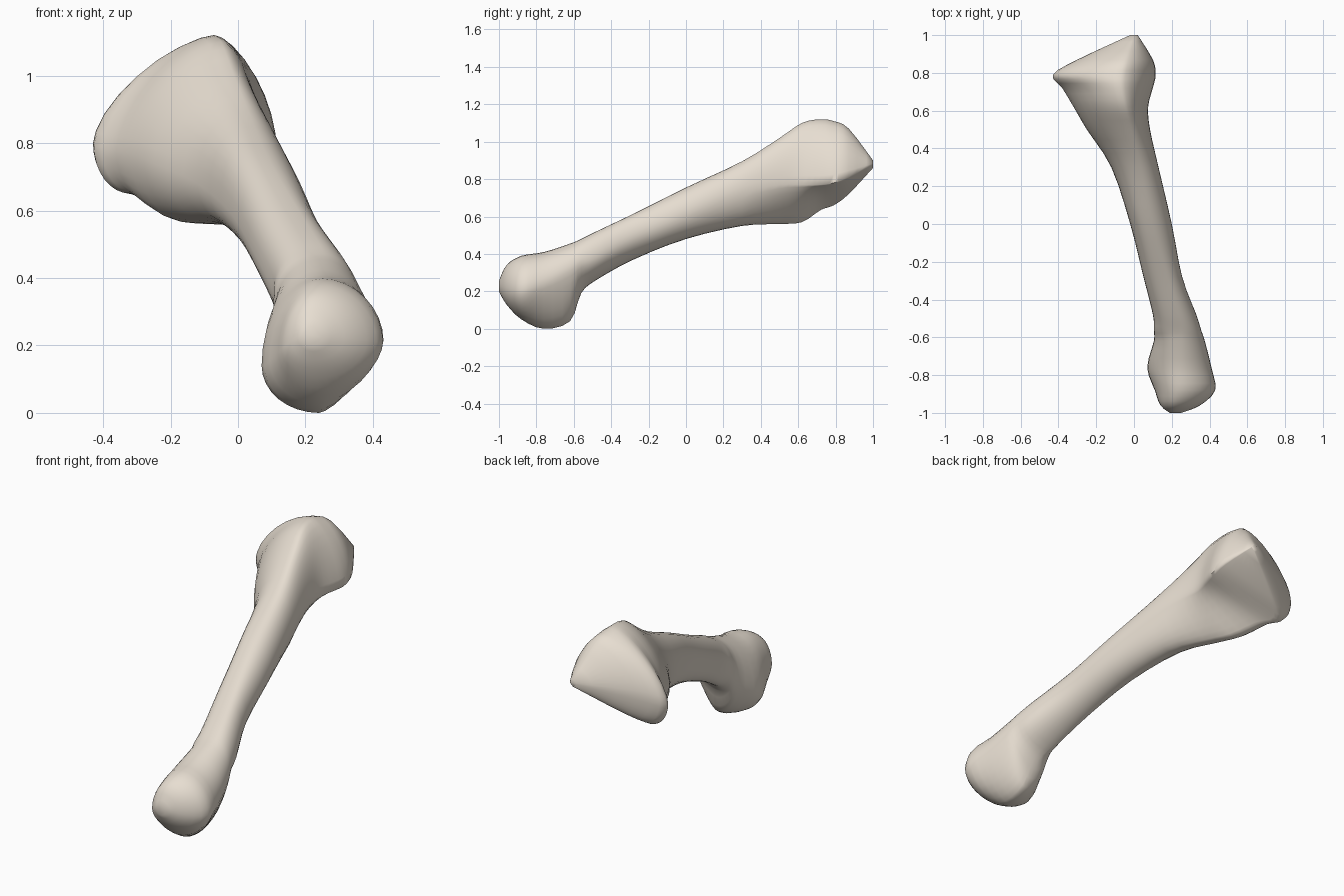
import bpy, bmesh, math

if "Cube" in bpy.data.objects:
    bpy.data.objects.remove(bpy.data.objects["Cube"])

# Cross-sections along the bone, rounded head (front) to wedge-shaped base (back):
# y, left x, left z, right x, right z, top x, top z, bottom x, bottom z
STATIONS = [
    (-1.00, .19, .23, .25, .23, .22, .255, .22, .20),
    (-0.96, .14, .20, .35, .22, .23, .34, .23, .13),
    (-0.88, .11, .17, .43, .21, .25, .39, .24, .05),
    (-0.76, .07, .14, .41, .24, .25, .41, .24, .00),
    (-0.62, .105, .26, .375, .31, .25, .455, .24, .04),
    (-0.56, .105, .32, .355, .35, .25, .48, .20, .19),
    (-0.48, .10, .37, .33, .38, .23, .52, .16, .26),
    (-0.28, .05, .47, .255, .49, .17, .615, .12, .37),
    (0.00, -.02, .59, .20, .61, .09, .755, .07, .48),
    (0.30, -.12, .68, .13, .73, .03, .895, .00, .55),
    (0.50, -.25, .74, .085, .77, -.02, 1.02, -.09, .56),
    (0.62, -.32, .77, .075, .77, -.05, 1.10, -.16, .57),
    (0.72, -.38, .78, .10, .77, -.07, 1.12, -.26, .635),
    (0.79, -.43, .80, .115, .78, -.07, 1.11, -.33, .66),
    (0.87, -.30, .84, .10, .81, -.05, 1.07, -.23, .72),
    (1.00, -.02, .88, .02, .88, .00, .90, .00, .86),
]
STEPS = 3      # rings per span
QUARTER = 8    # points per quarter of a ring


def blend(a, b, c, d, t):
    """Catmull-Rom blend of whole stations."""
    return [0.5 * (2 * q + (r - p) * t + (2 * p - 5 * q + 4 * r - s) * t * t
                   + (3 * q - p - 3 * r + s) * t ** 3)
            for p, q, r, s in zip(a, b, c, d)]


def ramp(y, start, end):
    return min(1, max(0, (y - start) / (end - start)))


def ring(station):
    """Four rounded quarters joining the right, top, left and bottom points."""
    y, xl, zl, xr, zr, xt, zt, xb, zb = station
    wedge = ramp(y, 0.3, 0.7)
    shaft = ramp(y, -0.75, -0.5) * (1 - ramp(y, 0.1, 0.4))
    head = ramp(y, -0.95, -0.8) * (1 - ramp(y, -0.62, -0.5))
    quarters = [
        (xt, zr, xr, zt, 1.05 + 0.15 * wedge),
        (xt, zl, xl, zt, 1.0 + 0.3 * wedge - 0.25 * shaft),
        (xb, zl, xl, zb, 1.0),
        (xb, zr, xr, zb, 1.0 + 0.85 * wedge + 0.35 * head),  # hollow underside
    ]
    points = []
    for q, (cx, cz, ex, ez, power) in enumerate(quarters):
        for i in range(QUARTER):
            a = math.pi / 2 * i / QUARTER
            if q % 2:
                a = math.pi / 2 - a
            points.append((cx + (ex - cx) * math.cos(a) ** power, y,
                           max(0, cz + (ez - cz) * math.sin(a) ** power)))
    return points


# Smooth sequence of sections
last = len(STATIONS) - 1
sections = []
for i in range(last):
    near = [STATIONS[min(last, max(0, i + k))] for k in (-1, 0, 1, 2)]
    sections += [blend(*near, s / STEPS) for s in range(STEPS)]
sections.append(STATIONS[-1])

# Loft the sections into a closed skin
bm = bmesh.new()
rings = [[bm.verts.new(p) for p in ring(s)] for s in sections]
n = QUARTER * 4
for a, b in zip(rings, rings[1:]):
    for j in range(n):
        k = (j + 1) % n
        bm.faces.new((a[j], a[k], b[k], b[j]))
bm.faces.new(rings[0])
bm.faces.new(rings[-1])
bmesh.ops.recalc_face_normals(bm, faces=bm.faces)

mesh = bpy.data.meshes.new("foot_bone")
bm.to_mesh(mesh)
bm.free()
bone = bpy.data.objects.new("foot_bone", mesh)
bpy.context.collection.objects.link(bone)

# Ivory colour
ivory = bpy.data.materials.new("ivory")
ivory.diffuse_color = (0.80, 0.73, 0.64, 1)
ivory.use_nodes = True
ivory.node_tree.nodes["Principled BSDF"].inputs["Base Color"].default_value = ivory.diffuse_color
mesh.materials.append(ivory)

bpy.context.view_layer.objects.active = bone
bone.select_set(True)
bpy.ops.object.shade_smooth_by_angle(angle=math.radians(75))
